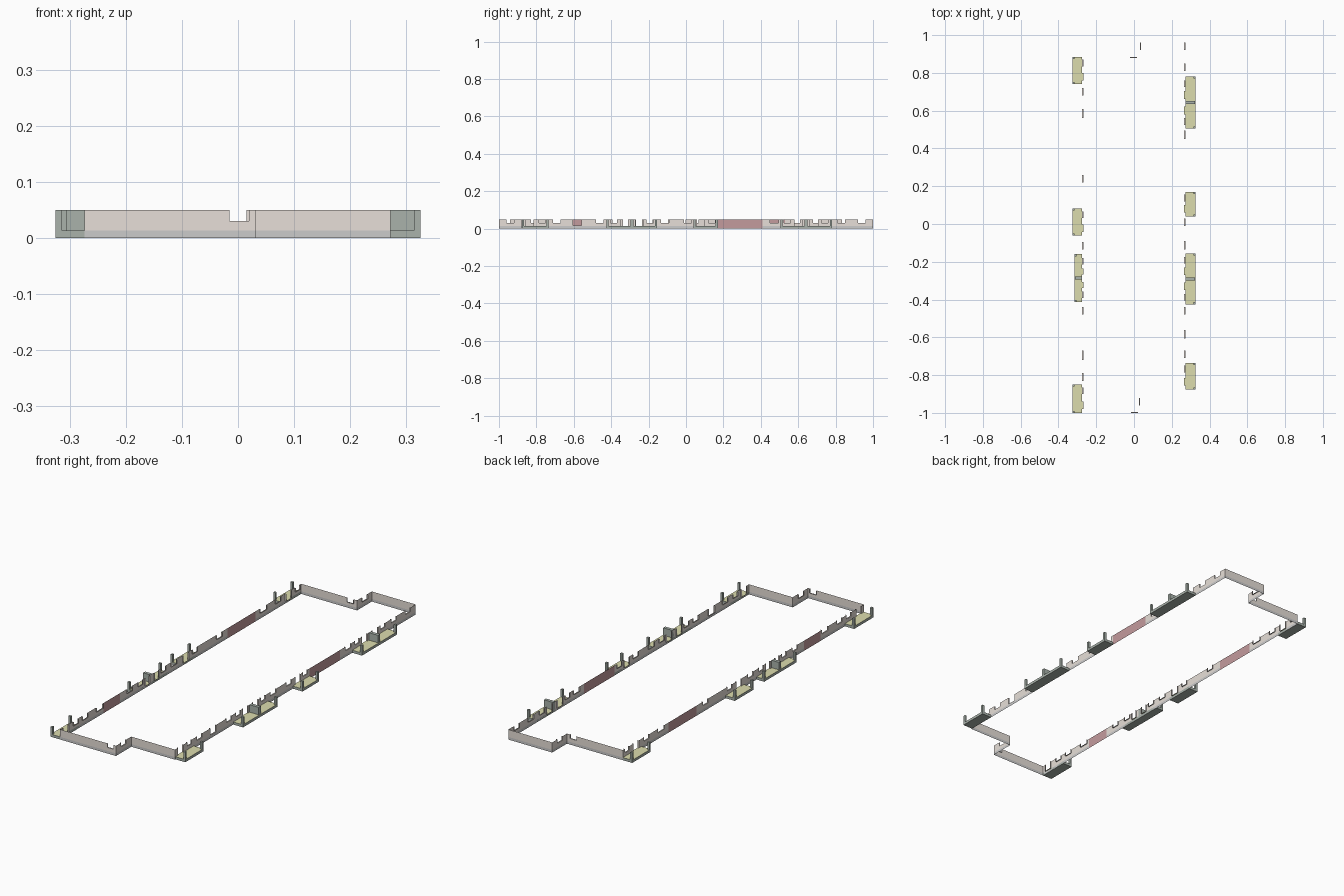
import bpy, bmesh
from mathutils import Vector

if "Cube" in bpy.data.objects:
    bpy.data.objects.remove(bpy.data.objects["Cube"])

H, BASE, SILL, REVEAL = 0.05, 0.013, 0.03, 0.006
XL, XR, XM = -0.274, 0.272, 0.032


def material(name, rgb):
    m = bpy.data.materials.new(name)
    m.diffuse_color = (*rgb, 1)
    m.use_nodes = True
    m.node_tree.nodes["Principled BSDF"].inputs["Base Color"].default_value = m.diffuse_color
    return m


beige = material("beige", (0.80, 0.74, 0.69))
red = material("brick_red", (0.55, 0.33, 0.34))
grey = material("plinth_grey", (0.62, 0.63, 0.65))
olive = material("olive", (0.72, 0.72, 0.42))
slate = material("slate_green", (0.40, 0.45, 0.41))


def finish(bm, name, mats):
    me = bpy.data.meshes.new(name)
    bm.to_mesh(me)
    bm.free()
    for m in mats:
        me.materials.append(m)
    ob = bpy.data.objects.new(name, me)
    bpy.context.collection.objects.link(ob)
    return ob


def quad(bm, pts, mat=0):
    f = bm.faces.new([bm.verts.new(p) for p in pts])
    f.material_index = mat


# Thin wall run: openings are (from, to, sill) and red panels (from, to), in world coordinates along the run
def wall(name, p0, p1, openings=(), panels=()):
    bm = bmesh.new()
    along_y = abs(p1[1] - p0[1]) > abs(p1[0] - p0[0])
    a0, a1 = (p0[1], p1[1]) if along_y else (p0[0], p1[0])
    d = Vector((p1[0] - p0[0], p1[1] - p0[1], 0)).normalized()
    inward = Vector((-d.y, d.x, 0)) * REVEAL
    s = 1 if a1 > a0 else -1

    def P(a, z):
        return Vector((p0[0], a, z)) if along_y else Vector((a, p0[1], z))

    cuts = {a0, a1}
    for o in list(openings) + list(panels):
        cuts.update(o[:2])
    cuts = sorted(cuts, reverse=s < 0)
    for a, b in zip(cuts, cuts[1:]):
        mid = (a + b) / 2
        mat = 1 if any(q[0] < mid < q[1] for q in panels) else 0
        top = min([H] + [o[2] for o in openings if o[0] < mid < o[1]])
        quad(bm, [P(a, 0), P(b, 0), P(b, BASE), P(a, BASE)], mat if mat else 2)
        if top > BASE:
            quad(bm, [P(a, BASE), P(b, BASE), P(b, top), P(a, top)], mat)
    # sill and jambs of each opening
    for lo, hi, z in openings:
        a, b = (lo, hi) if s > 0 else (hi, lo)
        m = 3 if z <= BASE else 0
        quad(bm, [P(a, z), P(b, z), P(b, z) + inward, P(a, z) + inward], m)
        quad(bm, [P(a, z), P(a, z) + inward, P(a, H) + inward, P(a, H)])
        quad(bm, [P(b, z), P(b, H), P(b, H) + inward, P(b, z) + inward])
    finish(bm, name, [beige, red, grey, olive])


def box(bm, x0, x1, y0, y1, z0, z1, top_mat=0):
    r = bmesh.ops.create_cube(bm, size=1)
    for v in r["verts"]:
        v.co = ((x0 + x1) / 2 + v.co.x * (x1 - x0),
                (y0 + y1) / 2 + v.co.y * (y1 - y0),
                (z0 + z1) / 2 + v.co.z * (z1 - z0))
    for f in {f for v in r["verts"] for f in v.link_faces}:
        f.normal_update()
        if f.normal.z > 0.5:
            f.material_index = top_mat


# Balcony: slab with olive deck, two corner posts, optional middle divider
def balcony(name, side, y0, y1, outer, double):
    inner = XR if side > 0 else -XL
    bm = bmesh.new()

    def part(u0, u1, v0, v1, z0, z1, m=0):
        x0, x1 = sorted((side * u0, side * u1))
        box(bm, x0, x1, v0, v1, z0, z1, m)

    part(inner, outer, y0, y1, 0, BASE, 1)
    for a in (y0, y1 - 0.011):
        part(outer - 0.011, outer, a, a + 0.011, BASE, H)
    if double:
        c = (y0 + y1) / 2
        part(inner, outer - 0.003, c - 0.008, c + 0.008, BASE, H)
    finish(bm, name, [slate, olive])


# Balcony doors and windows for a span
def doors(y0, y1, double):
    if double:
        c = (y0 + y1) / 2
        return [(y0 + 0.02, y0 + 0.055, SILL), (y0 + 0.075, c - 0.02, BASE),
                (c + 0.02, y1 - 0.075, BASE), (y1 - 0.055, y1 - 0.02, SILL)]
    return [(y0 + 0.02, y0 + 0.06, BASE), (y1 - 0.05, y1 - 0.015, SILL)]


left = [(-1.0, -0.85, 0.325, False), (-0.413, -0.16, 0.316, True),
        (-0.062, 0.082, 0.325, False), (0.74, 0.885, 0.325, False)]
right = [(-0.876, -0.735, 0.325, False), (-0.425, -0.155, 0.325, True),
         (0.04, 0.17, 0.325, False), (0.505, 0.78, 0.325, True)]
open_l = [(a, b, SILL) for a, b in ((-0.83, -0.79), (-0.72, -0.67), (-0.48, -0.44),
                                    (-0.135, -0.095), (0.22, 0.26), (0.56, 0.61), (0.68, 0.72))]
open_r = [(a, b, SILL) for a, b in ((-0.71, -0.67), (-0.48, -0.44), (-0.135, -0.09),
                                    (-0.01, 0.03), (0.45, 0.495), (0.81, 0.85), (0.92, 0.96))]
open_r.append((-0.605, -0.56, 0.016))

for tag, side, spans, opens in (("left", -1, left, open_l), ("right", 1, right, open_r)):
    for i, (y0, y1, outer, dbl) in enumerate(spans):
        balcony(f"{tag}_balcony_{i + 1}", side, y0, y1, outer, dbl)
        opens += doors(y0, y1, dbl)

# Perimeter walls, counter-clockwise
wall("front_wall_left", (XL, -1), (XM, -1), [(-0.015, 0.02, SILL)])
wall("front_step_wall", (XM, -1), (XM, -0.88), [(-0.96, -0.92, SILL)])
wall("front_wall_right", (XM, -0.88), (XR, -0.88))
wall("right_wall", (XR, -0.88), (XR, 1), open_r, [(0.17, 0.41)])
wall("back_wall_right", (XR, 1), (XM, 1))
wall("back_step_wall", (XM, 1), (XM, 0.885), [(0.92, 0.96, SILL)])
wall("back_wall_left", (XM, 0.885), (XL, 0.885), [(-0.02, 0.015, SILL)])
wall("left_wall", (XL, 0.885), (XL, -1), open_l, [(-0.66, -0.53), (0.31, 0.53)])
